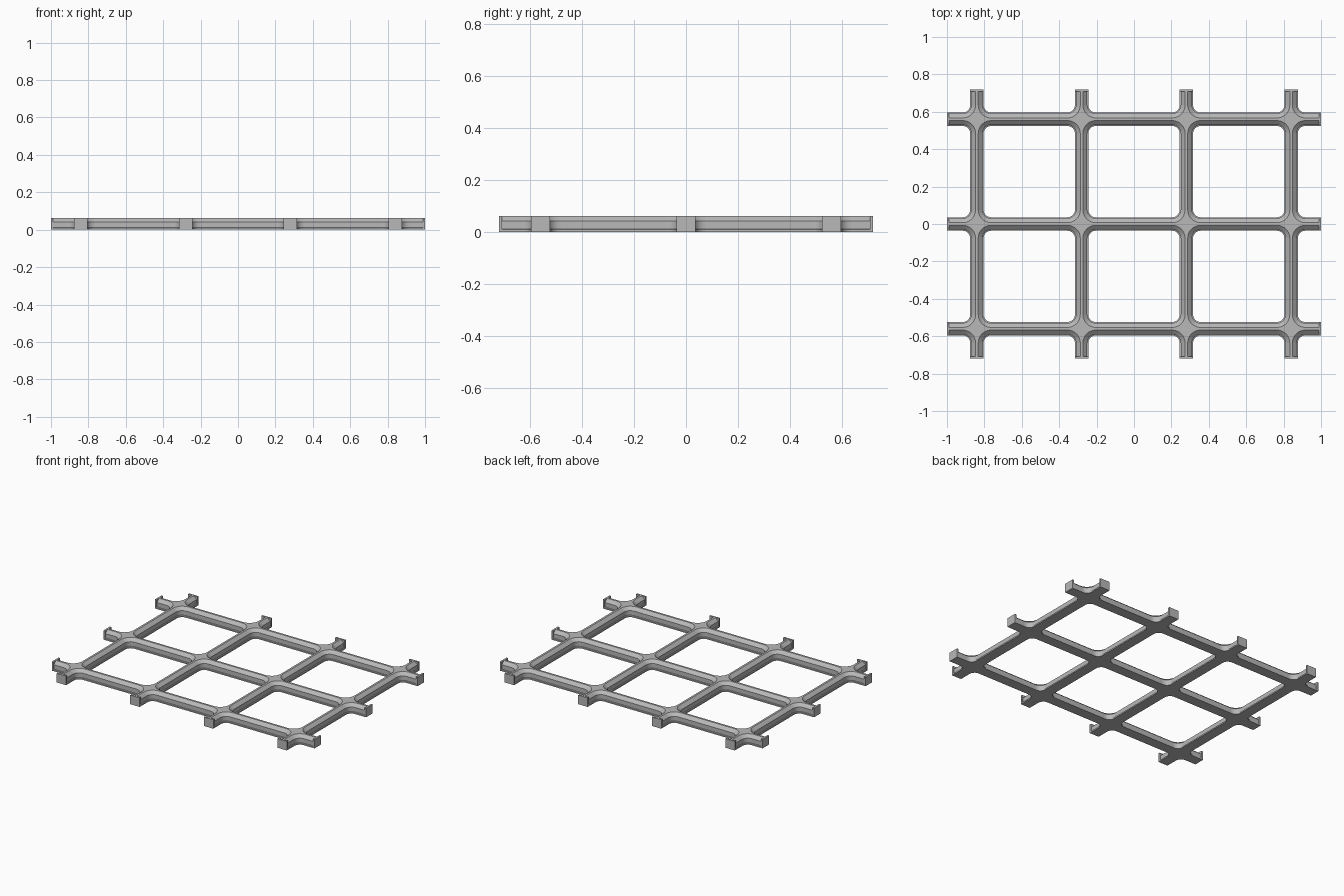
import bpy, bmesh, math
from mathutils import Matrix, Vector

if "Cube" in bpy.data.objects:
    bpy.data.objects.remove(bpy.data.objects["Cube"])

PITCH = 0.56
HALF = 0.036          # half width of the flange and end plates
TOP = 0.062
FILLET = 0.04
REACH = HALF + FILLET  # crossing centre to where straight bars begin
OVERHANG = 0.16
PLATE = 0.012
# half cross-section (half width, height) from flange to ridge
PROFILE = [(HALF, 0.0), (HALF, 0.009), (0.030, 0.011), (0.030, 0.042), (0.007, TOP)]
XS = [(i - 1.5) * PITCH for i in range(4)]
YS = [(i - 1) * PITCH for i in range(3)]

steel = bpy.data.materials.new("grey steel")
steel.diffuse_color = (0.48, 0.48, 0.48, 1)
steel.use_nodes = True
steel.node_tree.nodes["Principled BSDF"].inputs["Base Color"].default_value = steel.diffuse_color


def finish(bm, name, smooth=False):
    bmesh.ops.remove_doubles(bm, verts=bm.verts, dist=1e-5)
    bmesh.ops.recalc_face_normals(bm, faces=bm.faces)
    mesh = bpy.data.meshes.new(name)
    bm.to_mesh(mesh)
    bm.free()
    mesh.materials.append(steel)
    obj = bpy.data.objects.new(name, mesh)
    bpy.context.collection.objects.link(obj)
    if smooth:
        bpy.context.view_layer.objects.active = obj
        obj.select_set(True)
        bpy.ops.object.shade_smooth_by_angle(angle=math.radians(25))
        obj.select_set(False)
    return obj


# crossing: the bar section swept round four inside corners
def crossing(name, x, y, steps=8):
    bm = bmesh.new()
    for q in range(4):
        turn = Matrix.Translation((x, y, 0)) @ Matrix.Rotation(q * math.pi / 2, 4, 'Z')
        rows = []
        for s in range(steps + 1):
            a = math.pi + s / steps * math.pi / 2
            rows.append([bm.verts.new(turn @ Vector((
                REACH + (REACH - h) * math.cos(a),
                REACH + (REACH - h) * math.sin(a), z))) for h, z in PROFILE])
        for r0, r1 in zip(rows, rows[1:]):
            for k in range(len(PROFILE) - 1):
                bm.faces.new((r0[k], r1[k], r1[k + 1], r0[k + 1]))
        # flat top and underside
        for k, z in ((0, 0.0), (-1, TOP)):
            c = bm.verts.new(turn @ Vector((0, 0, z)))
            for r0, r1 in zip(rows, rows[1:]):
                bm.faces.new((c, r0[k], r1[k]))
            for row, axis in ((rows[0], (0, REACH, z)), (rows[-1], (REACH, 0, z))):
                bm.faces.new((c, row[k], bm.verts.new(turn @ Vector(axis))))
    finish(bm, name, True)


# straight bar along x or y between two stations
def bar(name, along_x, start, end, offset):
    section = PROFILE + [(-h, z) for h, z in reversed(PROFILE)]
    bm = bmesh.new()
    rings = [[bm.verts.new((t, offset + h, z) if along_x else (offset + h, t, z))
              for h, z in section] for t in (start, end)]
    n = len(section)
    for k in range(n):
        j = (k + 1) % n
        bm.faces.new((rings[0][k], rings[0][j], rings[1][j], rings[1][k]))
    finish(bm, name)


# rectangular plate closing a bar end
def end_plate(name, along_x, side, offset, limit):
    mid = side * (limit - PLATE / 2)
    loc = (mid, offset, TOP / 2) if along_x else (offset, mid, TOP / 2)
    size = (PLATE, 2 * HALF, TOP) if along_x else (2 * HALF, PLATE, TOP)
    bm = bmesh.new()
    bmesh.ops.create_cube(bm, size=1, matrix=Matrix.Translation(loc) @ Matrix.Diagonal((*size, 1)))
    finish(bm, name)


for x in XS:
    for y in YS:
        crossing("crossing", x, y)

for along_x, stations, offsets in ((True, XS, YS), (False, YS, XS)):
    label = "long" if along_x else "cross"
    limit = stations[-1] + OVERHANG
    for o in offsets:
        for a, b in zip(stations, stations[1:]):
            bar(label + "_bar", along_x, a + REACH, b - REACH, o)
        for side in (-1, 1):
            bar(label + "_stub", along_x, side * (stations[-1] + REACH), side * (limit - PLATE), o)
            end_plate(label + "_end_plate", along_x, side, o, limit)
